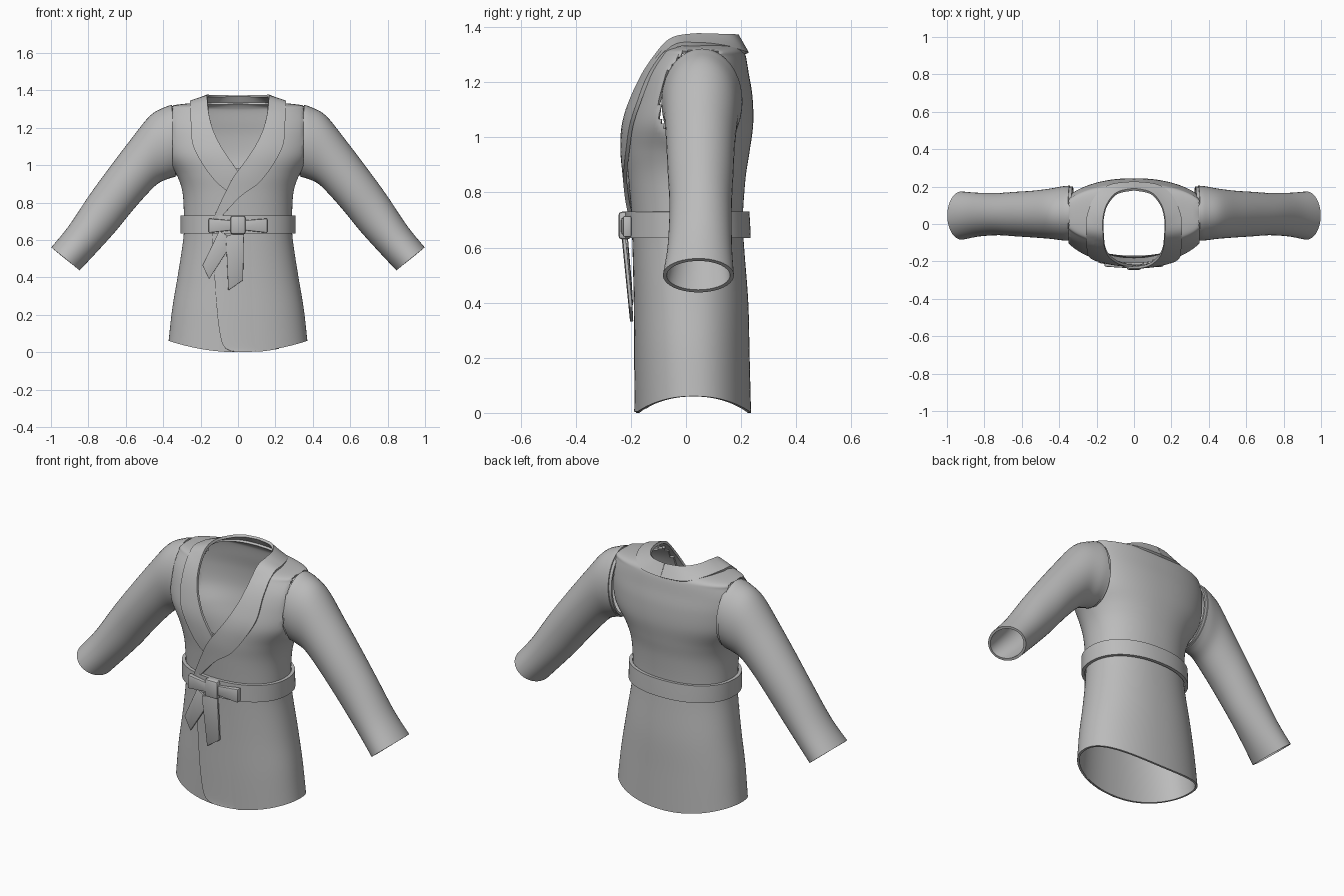
import bpy, bmesh, math

if "Cube" in bpy.data.objects:
    bpy.data.objects.remove(bpy.data.objects["Cube"])

cloth = bpy.data.materials.new("grey_cloth")
cloth.diffuse_color = (0.5, 0.5, 0.5, 1)
cloth.use_nodes = True
cloth.node_tree.nodes["Principled BSDF"].inputs["Base Color"].default_value = cloth.diffuse_color


def catmull(pts, n):
    """Smooth a list of equal-length tuples."""
    out = []
    for i in range(len(pts) - 1):
        a, b, c, d = pts[max(i - 1, 0)], pts[i], pts[i + 1], pts[min(i + 2, len(pts) - 1)]
        for k in range(n):
            t = k / n
            out.append(tuple(0.5 * (2 * q + (r - p) * t + (2 * p - 5 * q + 4 * r - s) * t * t
                                    + (3 * q - p - 3 * r + s) * t ** 3)
                             for p, q, r, s in zip(a, b, c, d)))
    return out + [tuple(pts[-1])]


def interp(table, v):
    """Linear lookup in rows sorted by their first value."""
    if v <= table[0][0]:
        return table[0][1:]
    for a, b in zip(table, table[1:]):
        if v <= b[0]:
            t = (v - a[0]) / max(b[0] - a[0], 1e-6)
            return tuple(p + (q - p) * t for p, q in zip(a[1:], b[1:]))
    return table[-1][1:]


def finish(name, bm, thick=0, bevel=0):
    bmesh.ops.recalc_face_normals(bm, faces=bm.faces[:])
    me = bpy.data.meshes.new(name)
    bm.to_mesh(me)
    bm.free()
    me.materials.append(cloth)
    ob = bpy.data.objects.new(name, me)
    bpy.context.collection.objects.link(ob)
    bpy.ops.object.select_all(action='DESELECT')
    ob.select_set(True)
    bpy.context.view_layer.objects.active = ob
    if thick:
        m = ob.modifiers.new("thickness", 'SOLIDIFY')
        m.thickness, m.offset = thick, 0
        bpy.ops.object.modifier_apply(modifier=m.name)
    if bevel:
        m = ob.modifiers.new("bevel", 'BEVEL')
        m.width, m.segments = bevel, 2
        bpy.ops.object.modifier_apply(modifier=m.name)
    bpy.ops.object.shade_smooth_by_angle(angle=math.radians(35))
    return ob


def loft(rings, closed=True, drop=None):
    """Skin rows of points; drop(face) marks faces to cut away."""
    bm = bmesh.new()
    rows = [[bm.verts.new(p) for p in r] for r in rings]
    n = len(rows[0])
    for a, b in zip(rows, rows[1:]):
        for i in range(n if closed else n - 1):
            j = (i + 1) % n
            bm.faces.new((a[i], a[j], b[j], b[i]))
    if drop:
        bmesh.ops.delete(bm, geom=[f for f in bm.faces if drop(f)], context='FACES')
    return bm


# Body profile: height, half width, front y, back y
PROFILE = catmull([
    (0, .365, -.175, .23), (.2, .345, -.178, .225), (.4, .315, -.18, .22),
    (.6, .287, -.185, .205), (.7, .283, -.19, .20), (.85, .29, -.203, .21),
    (.95, .322, -.212, .225), (1.05, .385, -.208, .238), (1.15, .405, -.182, .235),
    (1.23, .405, -.15, .222), (1.29, .38, -.115, .212), (1.312, .36, -.095, .203),
    (1.33, .21, -.06, .19)], 6)
# Neck opening: height, half width
OPENING = [(.97, 0), (1.01, .03), (1.09, .085), (1.18, .13), (1.27, .155), (1.37, .165)]
N, ARMHOLE_X = 2.2, .345


def hem(x, z):
    return z + .06 * (x / .365) ** 2 * max(0, 1 - z / .6)


def front_y(x, z):
    hw, yf, yb = interp(PROFILE, z)
    r = min(abs(x) / hw, 1)
    return (yf + yb) / 2 - (yb - yf) / 2 * (1 - r ** N) ** (1 / N)


def oval(z, hw, yf, yb, sides=112):
    pts = []
    for i in range(sides):
        a = 2 * math.pi * i / sides
        c, s = math.cos(a), math.sin(a)
        x = hw * math.copysign(abs(c) ** (2 / N), c)
        y = (yf + yb) / 2 + (yb - yf) / 2 * math.copysign(abs(s) ** (2 / N), s)
        pts.append((max(-ARMHOLE_X, min(ARMHOLE_X, x)) if z > .8 else x, y, z))
    return pts


def cut_away(f):
    if all(abs(v.co.x) > ARMHOLE_X - 1e-4 and v.co.z > .98 for v in f.verts):
        return True
    c = f.calc_center_median()
    return c.z > .99 and c.y < .03 and abs(c.x) < interp(OPENING, c.z)[0] + .03


# Body with armholes and neck opening cut out
body_rings = [[(x, y, hem(x, z)) for x, y, z in oval(*row)] for row in PROFILE]
finish("body", loft(body_rings, True, cut_away), .012)

# Overlapping front panel, its free edge curving into the hem
EDGE = [(.004, -.02), (.012, -.05), (.035, -.078), (.09, -.095), (.2, -.11),
        (.4, -.125), (.68, -.14)]
panel = []
for z, xe in catmull(EDGE, 4):
    row = []
    for i in range(15):
        s = i / 14
        x = xe + (.22 - xe) * s
        zz = max(z, hem(x, 0))
        row.append((x, front_y(x, zz) - .011 + .014 * s, zz))
    panel.append(row)
finish("front_panel", loft(panel, False), .006)

# Collar: inner and outer edge from the back of the neck down to the belt
COLLAR = [
    (0, .185, 1.37, 0, .222, 1.305), (.09, .165, 1.37, .13, .205, 1.31),
    (.145, .10, 1.37, .21, .14, 1.328), (.165, .02, 1.37, .25, .04, 1.338),
    (.163, -.06, 1.35, .255, -.05, 1.325), (.155, -.125, 1.27, .25, -.125, 1.22),
    (.13, -.165, 1.18, .24, -.165, 1.11), (.085, -.195, 1.09, .19, -.19, 1.01),
    (.03, -.212, 1.01, .11, -.205, .905), (-.04, -.212, .91, .01, -.208, .83),
    (-.14, -.19, .70, -.11, -.19, .70)]


def collar(name, side, rows, lift):
    rings = []
    for r in catmull(rows, 6):
        ring = []
        for i in range(6):
            t = i / 5
            x, y, z = (r[k] + (r[k + 3] - r[k]) * t for k in range(3))
            if z < 1.3 and y < 0:
                y = min(y, front_y(x, z) - .009) - lift * min(1, (1.3 - z) / .2)
            ring.append((x * side, y, z))
        rings.append(ring)
    finish(name, loft(rings, False), .014)


collar("collar_over", 1, COLLAR, .010)
collar("collar_under", -1, COLLAR[:-1], 0)

# Sleeve sections: top x, z, bottom x, z, centre y, half depth
SLEEVE = [
    (.352, 1.315, .335, .945, .058, .140), (.385, 1.305, .372, .935, .057, .138),
    (.465, 1.26, .435, .905, .055, .127), (.57, 1.13, .51, .83, .053, .118),
    (.68, .985, .585, .743, .053, .112), (.786, .84, .665, .645, .053, .106),
    (.90, .67, .765, .535, .050, .110), (.993, .556, .852, .442, .045, .122)]


def sleeve_ring(s, side, scale=1, dx=0, sides=40):
    tx, tz, bx, bz, yc, h = s
    pts = []
    for i in range(sides):
        a = 2 * math.pi * i / sides
        c, d = math.cos(a) * scale, math.sin(a) * scale
        pts.append((side * ((tx + bx) / 2 + (tx - bx) / 2 * c + dx), yc + h * d,
                    (tz + bz) / 2 + (tz - bz) / 2 * c))
    return pts


for side, label in ((-1, "right"), (1, "left")):
    finish(label + "_sleeve", loft([sleeve_ring(s, side) for s in catmull(SLEEVE, 5)]), .014)
    finish(label + "_armhole_band",
           loft([sleeve_ring(SLEEVE[0], side, .975, d) for d in (-.016, .004, .02)]), .01)

# Belt
finish("belt", loft([oval(z, .298, -.212, yb) for z, yb in ((.635, .226), (.682, .224), (.73, .221))]), .018)


def plate(name, pts, depth, bevel):
    """Thick polygon from (x, z, front y) corners."""
    bm = bmesh.new()
    front = [bm.verts.new((x, y, z)) for x, z, y in pts]
    back = [bm.verts.new((x, y + depth, z)) for x, z, y in pts]
    bm.faces.new(front)
    bm.faces.new(back[::-1])
    for i in range(len(pts)):
        j = (i + 1) % len(pts)
        bm.faces.new((front[i], front[j], back[j], back[i]))
    finish(name, bm, 0, bevel)


# Bow: two loops, a knot and two hanging tails
for side, label in ((-1, "right"), (1, "left")):
    plate(label + "_bow_loop", [(side * .03, .652, -.236), (side * .03, .705, -.236),
                                (side * .157, .715, -.228), (side * .157, .638, -.228)], .03, .006)
plate("belt_knot", [(-.04, .63, -.245), (.04, .63, -.245), (.04, .73, -.245), (-.04, .73, -.245)], .045, .012)
plate("right_tail", [(-.10, .65, -.224), (-.19, .465, -.208), (-.155, .39, -.204), (-.02, .60, -.222)], .012, .002)
plate("left_tail", [(-.065, .62, -.232), (-.052, .33, -.203), (.027, .385, -.206), (.032, .65, -.232)], .012, .002)
